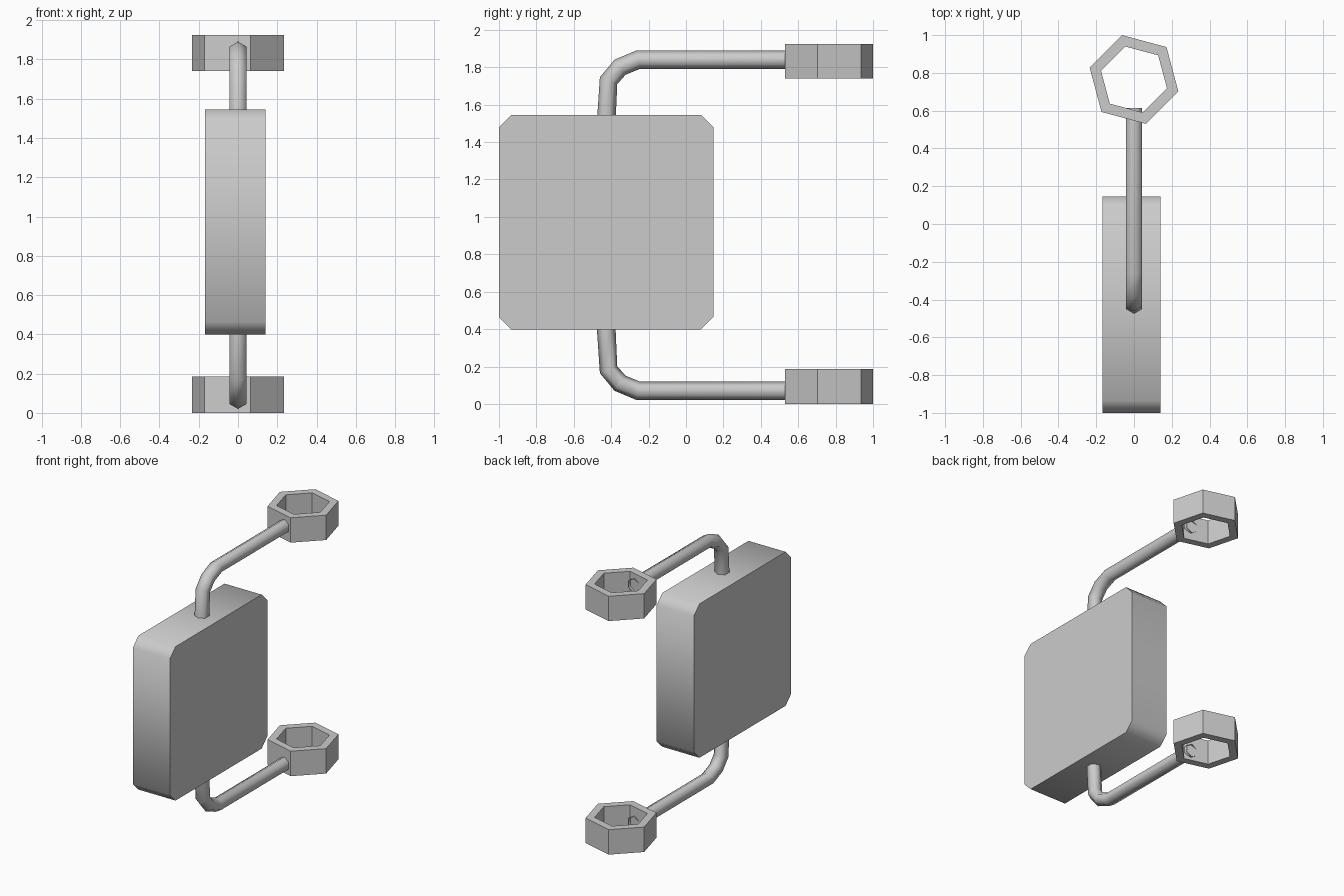
import bpy, bmesh
from math import cos, sin, radians
from mathutils import Vector

if "Cube" in bpy.data.objects:
    bpy.data.objects.remove(bpy.data.objects["Cube"])


def finish(name, bm, angle):
    bmesh.ops.recalc_face_normals(bm, faces=bm.faces[:])
    mesh = bpy.data.meshes.new(name)
    bm.to_mesh(mesh)
    bm.free()
    obj = bpy.data.objects.new(name, mesh)
    bpy.context.collection.objects.link(obj)
    bpy.ops.object.select_all(action='DESELECT')
    obj.select_set(True)
    bpy.context.view_layer.objects.active = obj
    bpy.ops.object.shade_smooth_by_angle(angle=radians(angle))
    return obj


def bridge(bm, a, b):
    for i in range(len(a)):
        j = (i + 1) % len(a)
        bm.faces.new((a[i], a[j], b[j], b[i]))


# Chamfered square block: octagonal profile extruded along x
def block():
    bm = bmesh.new()
    y0, y1, z0, z1, c = -1.0, 0.146, 0.398, 1.545, 0.066
    profile = [(y0 + c, z0), (y1 - c, z0), (y1, z0 + c), (y1, z1 - c),
               (y1 - c, z1), (y0 + c, z1), (y0, z1 - c), (y0, z0 + c)]
    left, right = ([bm.verts.new((x, y, z)) for y, z in profile]
                   for x in (-0.167, 0.139))
    bridge(bm, left, right)
    bm.faces.new(left)
    bm.faces.new(right)
    finish("block", bm, 50)


# Hollow hexagonal ring, turned 15 degrees
def ring(name, z0, z1):
    bm = bmesh.new()

    def loop(r, z):
        angles = [radians(60 * k - 15) for k in range(6)]
        return [bm.verts.new((r * cos(a), 0.765 + r * sin(a), z)) for a in angles]
    loops = [loop(0.243, z0), loop(0.243, z1), loop(0.181, z1), loop(0.181, z0)]
    for i in range(4):
        bridge(bm, loops[i], loops[(i + 1) % 4])
    finish(name, bm, 30)


# Bent six-sided tube with open ends, swept along a path in the y-z plane
def arm(name, path):
    bm = bmesh.new()
    pts = [Vector((0, y, z)) for y, z in path]
    side = Vector((1, 0, 0))
    prev = None
    for i, p in enumerate(pts):
        d_in = (p - pts[max(i - 1, 0)]).normalized()
        d_out = (pts[min(i + 1, len(pts) - 1)] - p).normalized()
        tangent = (d_in + d_out).normalized()
        up = side.cross(tangent)
        cur = [bm.verts.new(p + 0.05 * (cos(radians(60 * k)) * up + sin(radians(60 * k)) * side))
               for k in range(6)]
        if prev:
            bridge(bm, prev, cur)
        prev = cur
    finish(name, bm, 65)


block()
ring("upper_ring", 1.74, 1.925)
ring("lower_ring", 0.0, 0.186)
upper_path = [(-0.427, 1.50), (-0.414, 1.728), (-0.353, 1.80), (-0.255, 1.841), (0.615, 1.841)]
arm("upper_arm", upper_path)
arm("lower_arm", [(y, 1.911 - z) for y, z in upper_path])
